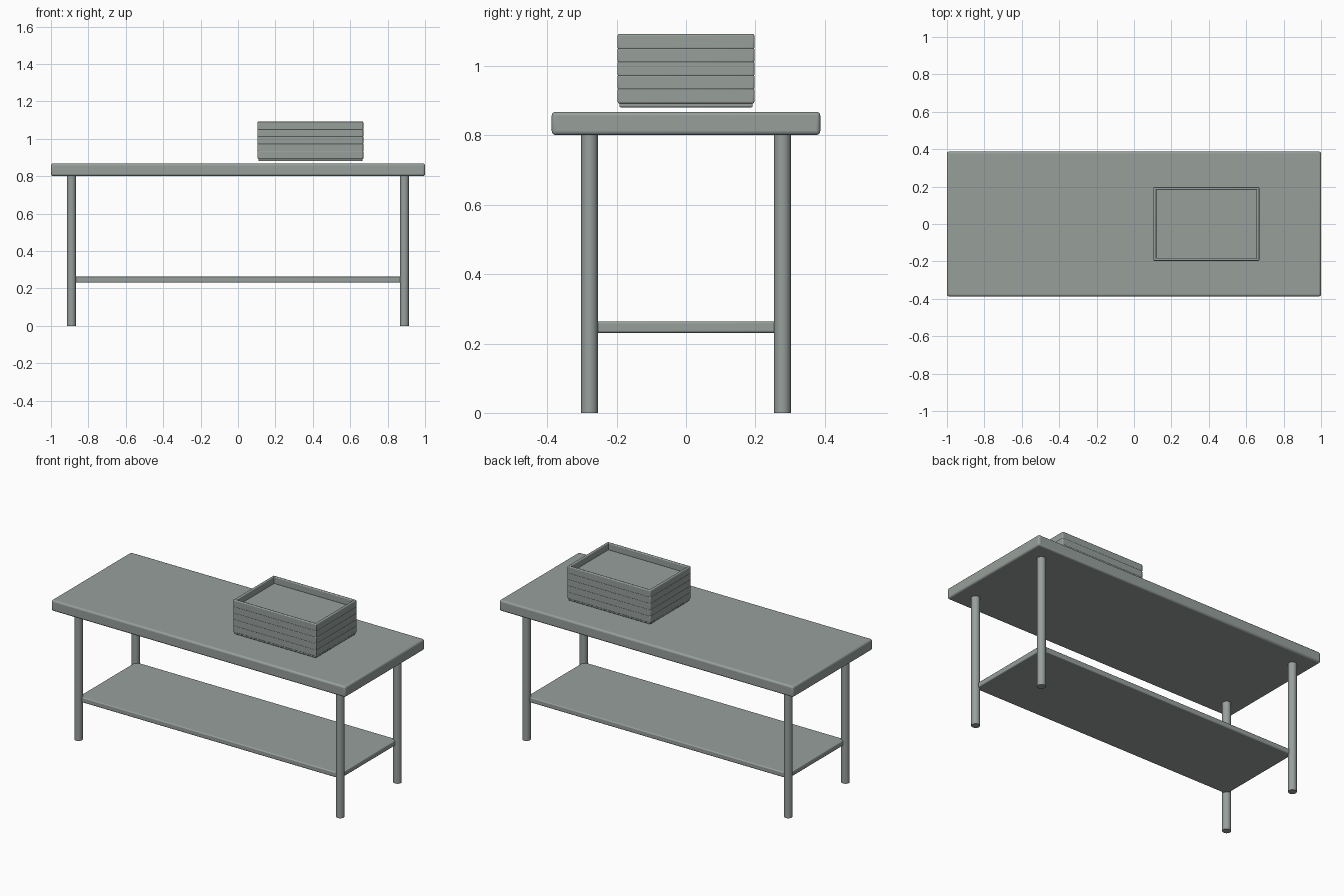
import bpy

if "Cube" in bpy.data.objects:
    bpy.data.objects.remove(bpy.data.objects["Cube"])

steel = bpy.data.materials.new("grey_green_steel")
steel.diffuse_color = (0.31, 0.35, 0.33, 1)
steel.use_nodes = True
steel.node_tree.nodes["Principled BSDF"].inputs["Base Color"].default_value = steel.diffuse_color


def finish(ob, name, bevel=0.0):
    ob.name = name
    ob.data.materials.append(steel)
    if bevel:
        m = ob.modifiers.new("rounded_edges", 'BEVEL')
        m.width = bevel
        m.segments = 3
        m.limit_method = 'ANGLE'
    bpy.ops.object.shade_smooth_by_angle()
    return ob


def box(name, x, y, z, bevel):
    """Box from (min, max) ranges on each axis."""
    bpy.ops.mesh.primitive_cube_add(size=1, location=[sum(r) / 2 for r in (x, y, z)])
    ob = bpy.context.object
    ob.scale = [r[1] - r[0] for r in (x, y, z)]
    bpy.ops.object.transform_apply(location=False, rotation=False, scale=True)
    return finish(ob, name, bevel)


# Work surface and lower shelf
box("table_top", (-1, 1), (-0.387, 0.387), (0.801, 0.868), 0.011)
box("lower_shelf", (-0.89, 0.89), (-0.278, 0.278), (0.231, 0.263), 0.006)

# Four round legs
for sx, side in ((-1, "left"), (1, "right")):
    for sy, end in ((-1, "front"), (1, "back")):
        bpy.ops.mesh.primitive_cylinder_add(vertices=32, radius=0.024, depth=0.81,
                                            location=(sx * 0.89, sy * 0.278, 0.405))
        finish(bpy.context.object, f"{end}_{side}_leg")

# Stack of five trays, each a floor plate with four rim walls
CX, HX, HY, WALL = 0.387, 0.283, 0.197, 0.015
for i in range(5):
    z = 0.881 + i * 0.039
    rim = (z + 0.011, z + 0.055)
    box(f"tray_{i + 1}_floor", (CX - HX + 0.005, CX + HX - 0.005),
        (-HY + 0.005, HY - 0.005), (z, z + 0.014), 0.003)
    for s, a, b in ((-1, "left", "front"), (1, "right", "back")):
        xs = sorted((CX + s * HX, CX + s * (HX - WALL)))
        ys = sorted((s * HY, s * (HY - WALL)))
        box(f"tray_{i + 1}_{a}_rim", xs, (-HY, HY), rim, 0.005)
        box(f"tray_{i + 1}_{b}_rim", (CX - HX, CX + HX), ys, rim, 0.005)
